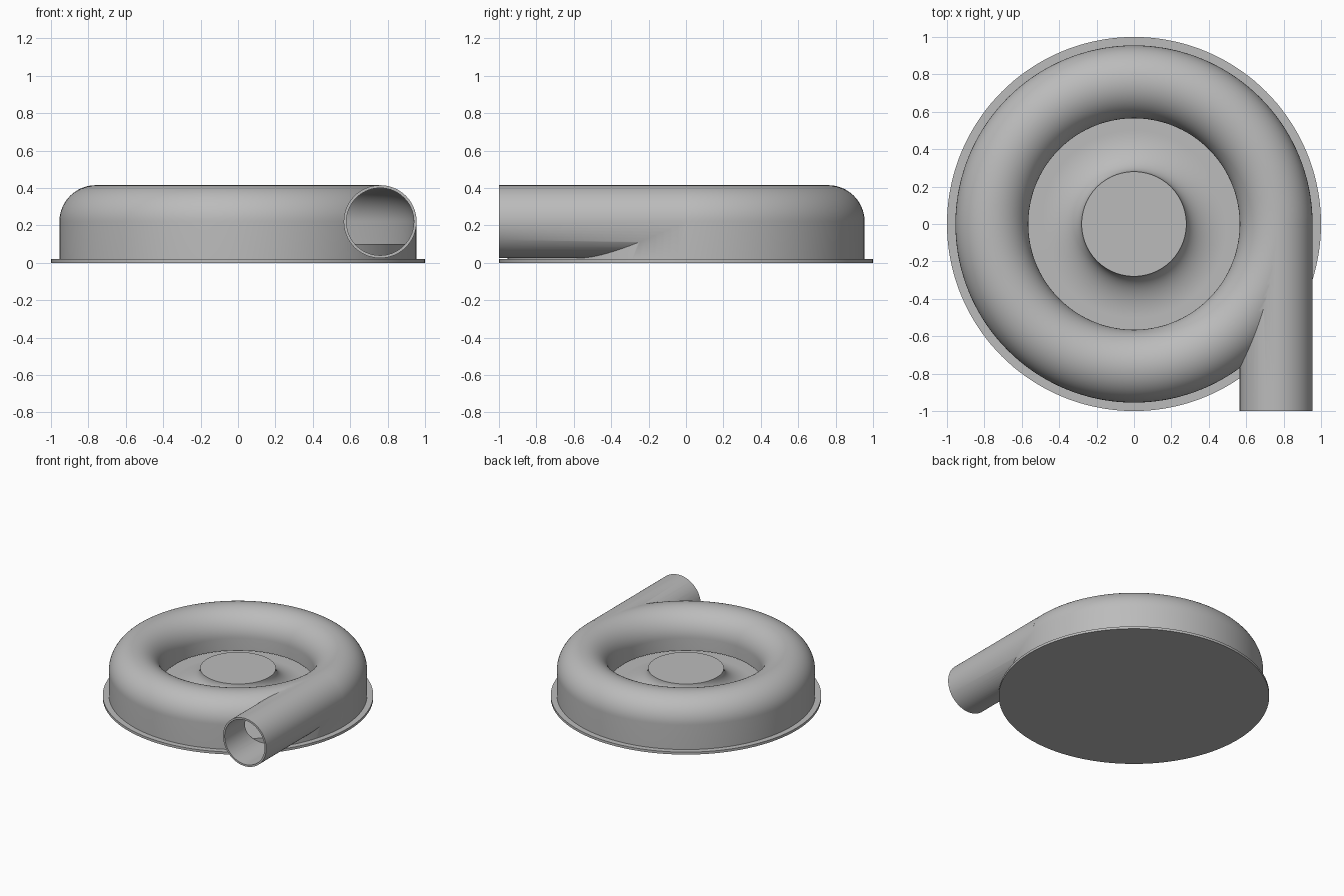
import bpy, bmesh, math
from mathutils import Matrix

old = bpy.data.objects.get("Cube")
if old:
    bpy.data.objects.remove(old, do_unlink=True)

grey = bpy.data.materials.new("cast grey")
grey.use_nodes = True
grey.diffuse_color = (0.5, 0.5, 0.5, 1)
grey.node_tree.nodes["Principled BSDF"].inputs["Base Color"].default_value = (0.5, 0.5, 0.5, 1)

RING, AXIS_Z, OUTER, BORE = 0.76, 0.22, 0.195, 0.18


def finish(name, bm):
    bmesh.ops.remove_doubles(bm, verts=bm.verts, dist=1e-5)
    bmesh.ops.recalc_face_normals(bm, faces=bm.faces)
    mesh = bpy.data.meshes.new(name)
    bm.to_mesh(mesh)
    bm.free()
    mesh.materials.append(grey)
    obj = bpy.data.objects.new(name, mesh)
    bpy.context.collection.objects.link(obj)
    return obj


def smooth(obj):
    obj.data.shade_smooth()
    obj.data.set_sharp_from_angle(angle=math.radians(35))


def arc(cx, cz, rx, rz, start, end, n):
    angles = [math.radians(start + (end - start) * i / n) for i in range(n + 1)]
    return [(cx + rx * math.cos(a), cz + rz * math.sin(a)) for a in angles]


def revolve(name, profile, closed=True, steps=144):
    bm = bmesh.new()
    verts = [bm.verts.new((r, 0, z)) for r, z in profile]
    pairs = list(zip(verts, verts[1:]))
    if closed:
        pairs.append((verts[-1], verts[0]))
    edges = [bm.edges.new(p) for p in pairs]
    bmesh.ops.spin(bm, geom=verts + edges, cent=(0, 0, 0), axis=(0, 0, 1),
                   angle=math.tau, steps=steps, use_merge=True)
    return finish(name, bm)


def pipe(name, radius, y0, y1):
    bm = bmesh.new()
    place = Matrix.Translation((RING, (y0 + y1) / 2, AXIS_Z)) @ Matrix.Rotation(math.pi / 2, 4, "X")
    bmesh.ops.create_cone(bm, cap_ends=True, segments=72, radius1=radius,
                          radius2=radius, depth=y1 - y0, matrix=place)
    return finish(name, bm)


# Base plate: flange, raised floor and flared centre hub
flare = arc(0.50, 0.24, 0.22, 0.14, 270, 180, 20)
base = revolve("base_plate_and_hub", [(0, 0), (1, 0), (1, 0.02), (0.94, 0.02), (0.94, 0.1)]
               + flare + [(0, 0.24)], closed=False)
smooth(base)

# Ring casing with its straight outer skirt and inner lip
casing = revolve("volute_casing", [(0.70, 0.02), (RING + OUTER, 0.02)]
                 + arc(RING, AXIS_Z, OUTER, OUTER, 0, 180, 36)
                 + [(RING - OUTER, 0.12), (0.70, 0.12)])

# Helpers: outlet pipe, ring chamber and pipe bore
outlet = pipe("outlet_pipe", OUTER, -1, -0.02)
chamber = revolve("chamber_cutter", [(RING - BORE, -0.05), (RING + BORE, -0.05)]
                  + arc(RING, AXIS_Z, BORE, BORE, 0, 180, 36))
bore = pipe("bore_cutter", BORE, -1.1, -0.01)

helpers = ((outlet, "UNION"), (chamber, "DIFFERENCE"), (bore, "DIFFERENCE"))
for helper, operation in helpers:
    helper.hide_render = True
    mod = casing.modifiers.new(helper.name, "BOOLEAN")
    mod.operation = operation
    mod.solver = "EXACT"
    mod.object = helper

# Bake the casing and drop the helpers
graph = bpy.context.evaluated_depsgraph_get()
result = bpy.data.meshes.new_from_object(casing.evaluated_get(graph))
casing.modifiers.clear()
casing.data = result
for helper, operation in helpers:
    bpy.data.objects.remove(helper, do_unlink=True)
smooth(casing)
